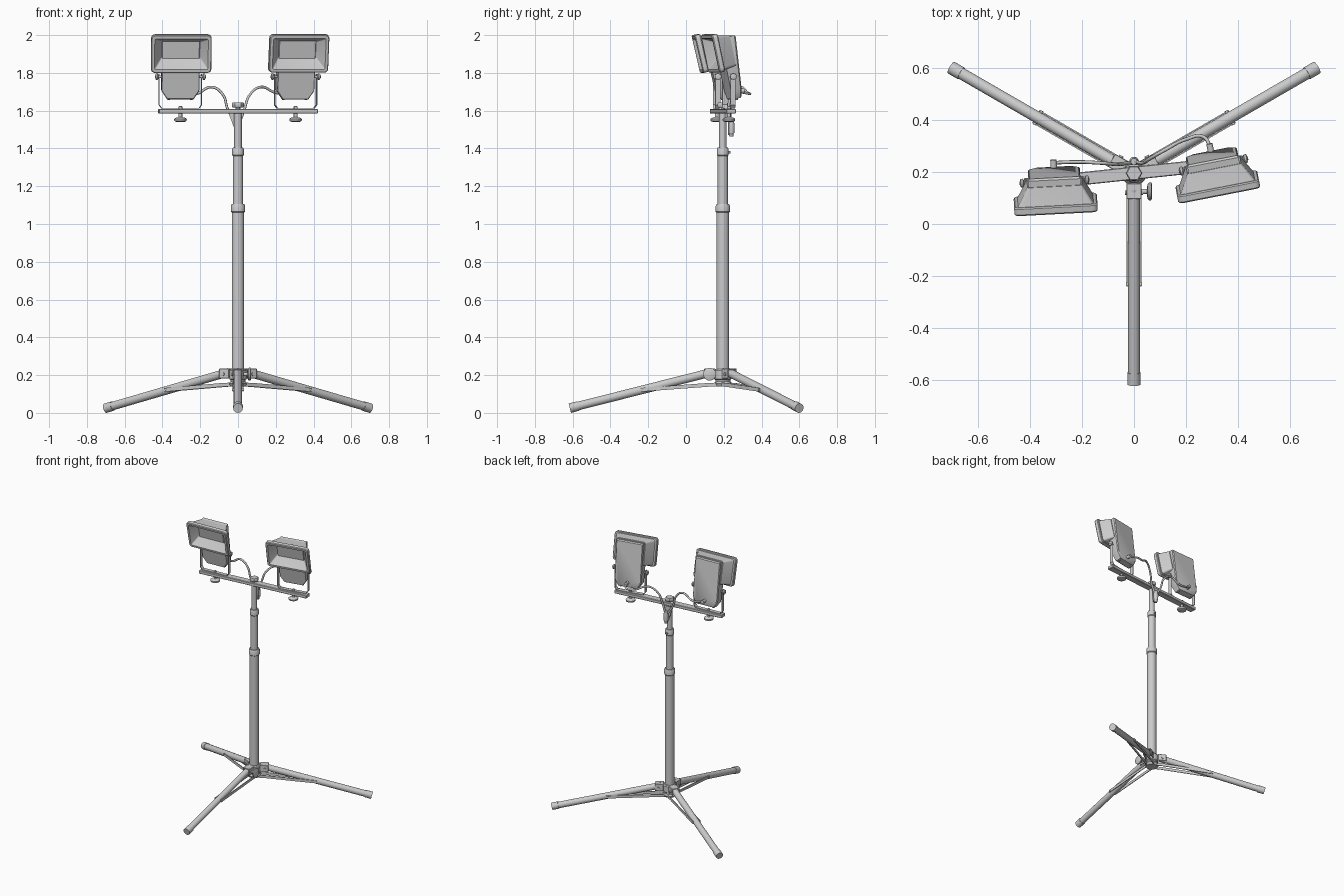
import bpy, bmesh
from math import pi, sin, cos, radians
from mathutils import Vector, Matrix

I = Matrix.Identity(4)
PY = 0.195  # mast position on y


def finish(bm, name, M=I):
    bmesh.ops.recalc_face_normals(bm, faces=bm.faces[:])
    me = bpy.data.meshes.new(name)
    bm.to_mesh(me)
    bm.free()
    me.transform(M)
    me.polygons.foreach_set("use_smooth", [True] * len(me.polygons))
    me.set_sharp_from_angle(angle=radians(35))
    ob = bpy.data.objects.new(name, me)
    bpy.context.collection.objects.link(ob)
    return ob


def loft(name, rings, M=I):
    bm = bmesh.new()
    vs = [[bm.verts.new(p) for p in r] for r in rings]
    n = len(vs[0])
    for a, b in zip(vs, vs[1:]):
        for i in range(n):
            bm.faces.new((a[i], a[(i + 1) % n], b[(i + 1) % n], b[i]))
    bm.faces.new(vs[0])
    bm.faces.new(vs[-1])
    return finish(bm, name, M)


def lathe(name, profile, p, q, n=24, M=I):
    """Turned part along p->q; profile is (distance, radius) pairs."""
    p, q = Vector(p), Vector(q)
    rot = (q - p).to_track_quat('Z', 'Y')
    rings = [[p + rot @ Vector((r * cos(2 * pi * i / n), r * sin(2 * pi * i / n), d))
              for i in range(n)] for d, r in profile]
    return loft(name, rings, M)


def rod(name, p, q, r, n=16, M=I):
    return lathe(name, [(0, r), ((Vector(q) - Vector(p)).length, r)], p, q, n, M)


def box(name, c, s, M=I, bevel=0.003):
    bm = bmesh.new()
    bmesh.ops.create_cube(bm, size=1)
    bmesh.ops.scale(bm, vec=s, verts=bm.verts[:])
    bmesh.ops.translate(bm, vec=c, verts=bm.verts[:])
    if bevel:
        bmesh.ops.bevel(bm, geom=bm.edges[:], offset=bevel, segments=1, affect='EDGES')
    return finish(bm, name, M)


def round_rect(w, h, y, zc, r):
    pts = []
    for k, (sx, sz) in enumerate(((1, 1), (-1, 1), (-1, -1), (1, -1))):
        for j in range(5):
            a = k * pi / 2 + j * pi / 8
            pts.append((sx * (w / 2 - r) + r * cos(a), y, zc + sz * (h / 2 - r) + r * sin(a)))
    return pts


def cable(name, pts, r=0.007):
    cu = bpy.data.curves.new(name, 'CURVE')
    cu.dimensions = '3D'
    cu.bevel_depth, cu.bevel_resolution, cu.resolution_u = r, 2, 8
    cu.use_fill_caps = True
    sp = cu.splines.new('BEZIER')
    sp.bezier_points.add(len(pts) - 1)
    for b, p in zip(sp.bezier_points, pts):
        b.co = p
        b.handle_left_type = b.handle_right_type = 'AUTO'
    ob = bpy.data.objects.new(name, cu)
    bpy.context.collection.objects.link(ob)


# Telescopic mast: three tubes stepped by collars
lathe("mast", [(0.14, 0.033), (1.06, 0.033), (1.065, 0.038), (1.095, 0.038), (1.105, 0.033),
               (1.105, 0.027), (1.36, 0.027), (1.365, 0.031), (1.395, 0.031), (1.405, 0.027),
               (1.405, 0.02), (1.585, 0.02)], (0, PY, 0), (0, PY, 1), 32)
lathe("top_knob", [(1.60, 0.012), (1.617, 0.012), (1.617, 0.028), (1.622, 0.032),
                   (1.638, 0.032), (1.643, 0.028)], (0, PY, 0), (0, PY, 1), 6)
rod("collar_screw", (0, PY + .02, 1.38), (0, PY + .04, 1.38), 0.006)

# Tripod base
lathe("hub", [(0.14, 0.04), (0.155, 0.048), (0.165, 0.04), (0.175, 0.04),
              (0.18, 0.046), (0.225, 0.046), (0.232, 0.04)], (0, PY, 0), (0, PY, 1), 32)
for k, ang in enumerate((-90, 30, 150)):
    M = Matrix.Translation((0, PY, 0)) @ Matrix.Rotation(radians(ang), 4, 'Z')
    rod(f"leg_{k}", (0.06, 0, 0.215), (0.785, 0, 0.0315), 0.0225, 24, M)
    rod(f"leg_foot_{k}", (0.765, 0, 0.0365), (0.81, 0, 0.025), 0.0255, 24, M)
    for s in (-1, 1):
        # hinge cheeks and brace straps either side of the leg
        box(f"hinge_cheek_{k}", (0.07, s * 0.025, 0.208), (0.06, 0.006, 0.05), M, 0.002)
        y0, y1 = s * 0.0235, s * 0.0285
        sec = [[(x, y, z) for y, z in ((y0, zc - .01), (y1, zc - .01), (y1, zc + .01), (y0, zc + .01))]
               for x, zc in ((0.03, 0.15), (0.07, 0.149), (0.435, 0.122))]
        loft(f"brace_strap_{k}", sec, M)
    box(f"hinge_top_{k}", (0.07, 0, 0.231), (0.06, 0.056, 0.006), M, 0.002)
    rod(f"brace_pin_{k}", (0.425, -0.031, 0.123), (0.425, 0.031, 0.123), 0.006, 12, M)
    rod(f"hinge_pin_{k}", (0.075, -0.034, 0.205), (0.075, 0.034, 0.205), 0.009, 12, M)
lathe("leg_clamp_knob", [(0, 0.01), (0.025, 0.01), (0.028, 0.028), (0.034, 0.034),
                         (0.042, 0.034), (0.046, 0.026)], (0.024, 0.125, 0.205), (1, 0.125, 0.205))

# Cross bar
BM = Matrix.Translation((0, PY, 1.597)) @ Matrix.Rotation(radians(6), 4, 'Z')
box("cross_bar", (0, 0, 0), (0.845, 0.05, 0.024), BM)


def floodlight(side, x, y, yaw, tilt):
    base = Matrix.Translation((x, y, 1.78)) @ Matrix.Rotation(radians(yaw), 4, 'Z')
    T = base @ Matrix.Rotation(radians(tilt), 4, 'X')
    # Housing, frame and recessed reflector in one loft
    secs = [(0.21, 0.165, 0.03, 0.135, 0.012), (0.29, 0.185, -0.042, 0.138, 0.015),
            (0.312, 0.197, -0.042, 0.139, 0.018), (0.32, 0.205, -0.047, 0.139, 0.02),
            (0.32, 0.205, -0.069, 0.139, 0.02), (0.312, 0.197, -0.074, 0.139, 0.018),
            (0.284, 0.168, -0.074, 0.139, 0.01), (0.276, 0.16, -0.068, 0.139, 0.008),
            (0.16, 0.045, 0.012, 0.158, 0.004)]
    loft(side + "_lamp_housing", [round_rect(*s) for s in secs], T)
    rod(side + "_lamp_tube", (-0.07, 0.0, 0.158), (0.07, 0.0, 0.158), 0.011, 16, T)
    # Rear gear box with chamfered bottom, deeper at the top
    out = [(-0.1, 0.212), (0.1, 0.212), (0.1, -0.075), (0.07, -0.12), (-0.07, -0.12), (-0.1, -0.075)]

    def ring(yf, k):
        return [(px * k, yf(pz), 0.05 + (pz - 0.05) * k) for px, pz in out]
    loft(side + "_gear_box", [ring(lambda z: -0.022, 0.97), ring(lambda z: -0.016, 1),
                              ring(lambda z: 0.036 + 0.09 * z, 1),
                              ring(lambda z: 0.043 + 0.09 * z, 0.95)], T)
    for s in (-1, 1):
        rod(side + "_box_stud", (s * 0.06, 0.005, -0.127), (s * 0.06, 0.005, -0.11), 0.007, 10, T)
        rod(side + "_pivot_bolt", (s * 0.095, 0, 0), (s * 0.135, 0, 0), 0.007, 12, base)
        lathe(side + "_pivot_knob", [(0, 0.012), (0.004, 0.017), (0.012, 0.017), (0.015, 0.012)],
              (s * 0.117, 0, 0), (s, 0, 0), 12, base)
    rod(side + "_cable_gland", (0, 0.02, -0.085), (0, 0.065, -0.09), 0.012, 12, T)
    # U-shaped bracket: strip swept along a path
    path = [(-0.115, 0.015), (-0.115, -0.15), (-0.1, -0.169), (0.1, -0.169), (0.115, -0.15), (0.115, 0.015)]
    inner = [(-0.111, 0.015), (-0.111, -0.148), (-0.098, -0.165), (0.098, -0.165), (0.111, -0.148), (0.111, 0.015)]
    loft(side + "_bracket", [[(a[0], -.014, a[1]), (a[0], .014, a[1]), (b[0], .014, b[1]), (b[0], -.014, b[1])]
                             for a, b in zip(path, inner)], base)
    # Clamp screw and knob below the bar
    lathe(side + "_clamp_knob", [(-0.24, 0.02), (-0.235, 0.032), (-0.224, 0.034), (-0.218, 0.026),
                                 (-0.214, 0.01), (-0.158, 0.01), (-0.155, 0.007)],
          (0, 0, 0), (0, 0, 1), 20, base)


floodlight("left", -0.305, 0.163, 3, 13)
floodlight("right", 0.305, 0.227, 11, 12)

# Cables meeting in a plug behind the mast
cable("left_cable", [(-0.305, 0.235, 1.70), (-0.22, 0.238, 1.69), (-0.14, 0.235, 1.725),
                     (-0.08, 0.23, 1.685), (-0.055, 0.23, 1.61), (-0.008, 0.236, 1.53)])
cable("right_cable", [(0.297, 0.285, 1.70), (0.265, 0.335, 1.69), (0.2, 0.325, 1.695),
                      (0.12, 0.285, 1.725), (0.06, 0.25, 1.68), (0.035, 0.235, 1.61), (0.006, 0.238, 1.53)])
lathe("cable_plug", [(0, 0.01), (0.015, 0.012), (0.02, 0.016), (0.06, 0.018), (0.09, 0.012)],
      (0, 0.24, 1.462), (0, 0.24, 2), 16)
# Gusset between mast and bar, carrying the cables
loft("mast_gusset", [[(x, y, z) for x, z in ((-0.05, 1.587), (0.02, 1.587), (0.012, 1.47), (-0.006, 1.47))]
                     for y in (0.222, 0.228)])
